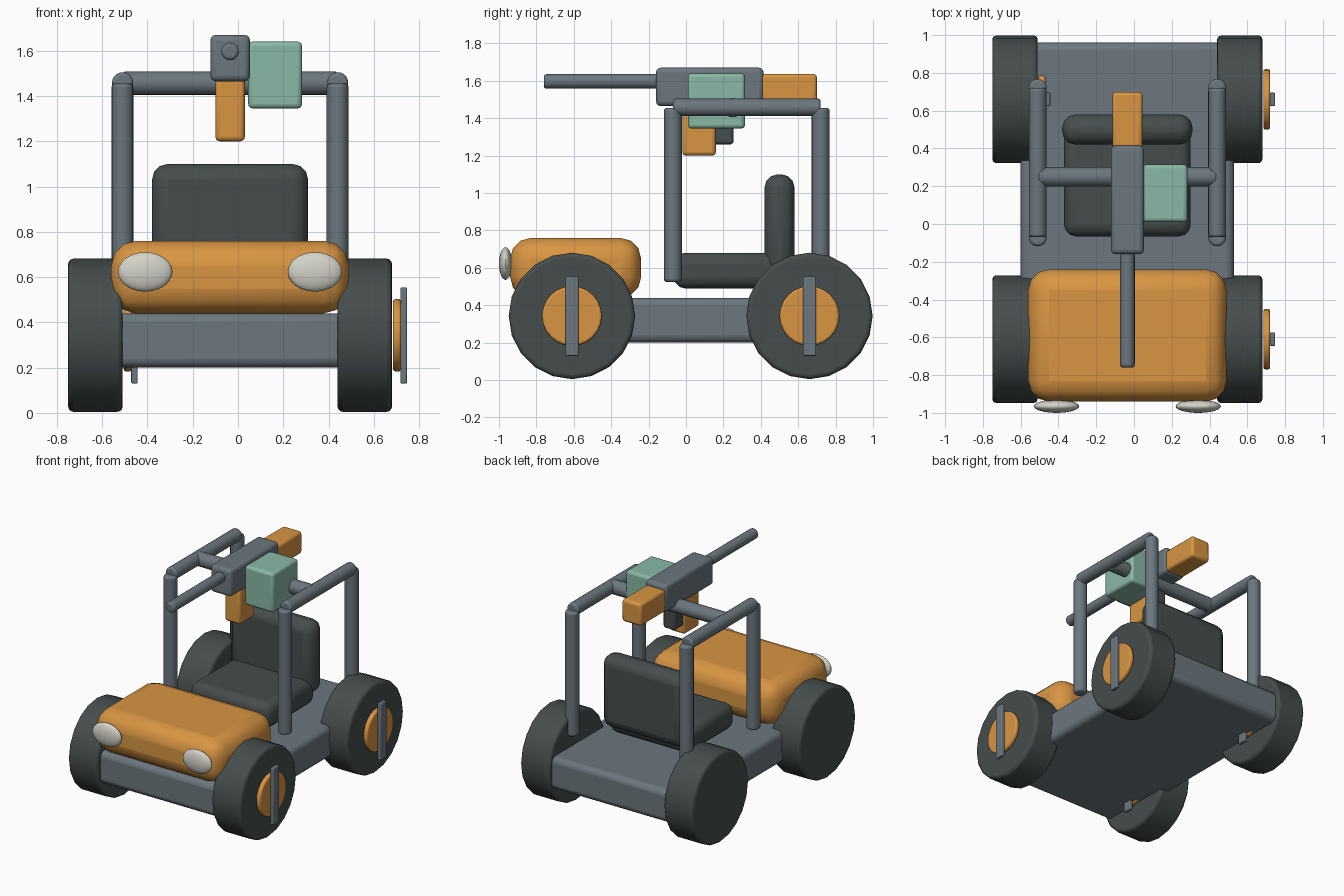
import bpy
from math import pi

cube = bpy.data.objects.get("Cube")
if cube:
    bpy.data.objects.remove(cube, do_unlink=True)


def material(name, rgb):
    m = bpy.data.materials.new(name)
    m.use_nodes = True
    m.diffuse_color = (*rgb, 1)
    m.node_tree.nodes["Principled BSDF"].inputs["Base Color"].default_value = (*rgb, 1)
    return m


GREY = material("slate grey", (0.147, 0.184, 0.209))
DARK = material("dark rubber", (0.06, 0.075, 0.073))
ORANGE = material("orange paint", (0.69, 0.30, 0.055))
GREEN = material("pale green", (0.25, 0.485, 0.38))
WHITE = material("lamp white", (0.65, 0.65, 0.58))

ROT = {"x": (0, pi / 2, 0), "y": (pi / 2, 0, 0), "z": (0, 0, 0)}
MID = -0.035  # centre line of the body


def finish(name, mat, bevel=0.0, segments=3):
    ob = bpy.context.object
    ob.name = name
    ob.data.materials.append(mat)
    bpy.ops.object.transform_apply(location=False, rotation=True, scale=True)
    if bevel:
        mod = ob.modifiers.new("Rounded edges", "BEVEL")
        mod.width = bevel
        mod.segments = segments
        mod.limit_method = "ANGLE"
        mod.angle_limit = 0.7
    bpy.ops.object.shade_smooth_by_angle(angle=0.7)
    return ob


def box(name, mat, xs, ys, zs, bevel):
    spans = (xs, ys, zs)
    bpy.ops.mesh.primitive_cube_add(size=1, location=[(a + b) / 2 for a, b in spans])
    bpy.context.object.scale = [b - a for a, b in spans]
    return finish(name, mat, bevel)


def rod(name, mat, centre, axis, radius, length, bevel=0.015, sides=20):
    bpy.ops.mesh.primitive_cylinder_add(vertices=sides, radius=radius, depth=length,
                                        location=centre, rotation=ROT[axis])
    return finish(name, mat, bevel)


# Chassis and hood
box("chassis", GREY, (-0.60, 0.53), (-0.90, 0.96), (0.20, 0.44), 0.04)
box("hood", ORANGE, (-0.56, 0.49), (-0.94, -0.24), (0.44, 0.76), 0.11)

# Headlights
for side, x in (("right", -0.41), ("left", 0.34)):
    bpy.ops.mesh.primitive_uv_sphere_add(segments=24, ring_count=14, radius=1,
                                         location=(x, -0.965, 0.623))
    bpy.context.object.scale = (0.12, 0.035, 0.087)
    finish(side + "_headlight", WHITE)

# Seat
box("seat_cushion", DARK, (-0.37, 0.30), (-0.065, 0.50), (0.49, 0.68), 0.06)
box("seat_back", DARK, (-0.38, 0.31), (0.42, 0.58), (0.56, 1.10), 0.07)

# Wheels, each with a hub disc and a bar on its left face
for end, y in (("front", -0.61), ("rear", 0.66)):
    for side, x in (("right", -0.63), ("left", 0.56)):
        tag = f"{end}_{side}_"
        rod(tag + "wheel", DARK, (x, y, 0.343), "x", 0.338, 0.24, 0.022)
        rod(tag + "hub", ORANGE, (x + 0.143, y, 0.343), "x", 0.16, 0.036, 0.012, 24)
        box(tag + "hub_bar", GREY, (x + 0.158, x + 0.187), (y - 0.035, y + 0.035),
            (0.13, 0.555), 0.006)

# Roll cage
for side, x in (("right", -0.51), ("left", 0.44)):
    for end, y in (("front", -0.07), ("rear", 0.72)):
        rod(f"{end}_{side}_post", GREY, (x, y, 0.99), "z", 0.048, 0.93)
    rod(side + "_rail", GREY, (x, 0.325, 1.458), "y", 0.047, 0.79)
rod("crossbar", GREY, (MID, 0.25, 1.457), "x", 0.052, 0.95)

# Mounted blaster
box("receiver", GREY, (-0.122, 0.053), (-0.16, 0.415), (1.465, 1.67), 0.025)
rod("barrel", GREY, (MID, -0.44, 1.597), "y", 0.039, 0.64)
box("stock", ORANGE, (-0.115, 0.045), (0.40, 0.70), (1.47, 1.637), 0.02)
box("magazine", ORANGE, (-0.10, 0.03), (-0.02, 0.16), (1.20, 1.50), 0.02)
box("grip", DARK, (-0.085, 0.015), (0.135, 0.255), (1.26, 1.50), 0.018)
box("ammo_box", GREEN, (0.045, 0.283), (0.01, 0.315), (1.345, 1.64), 0.02)
